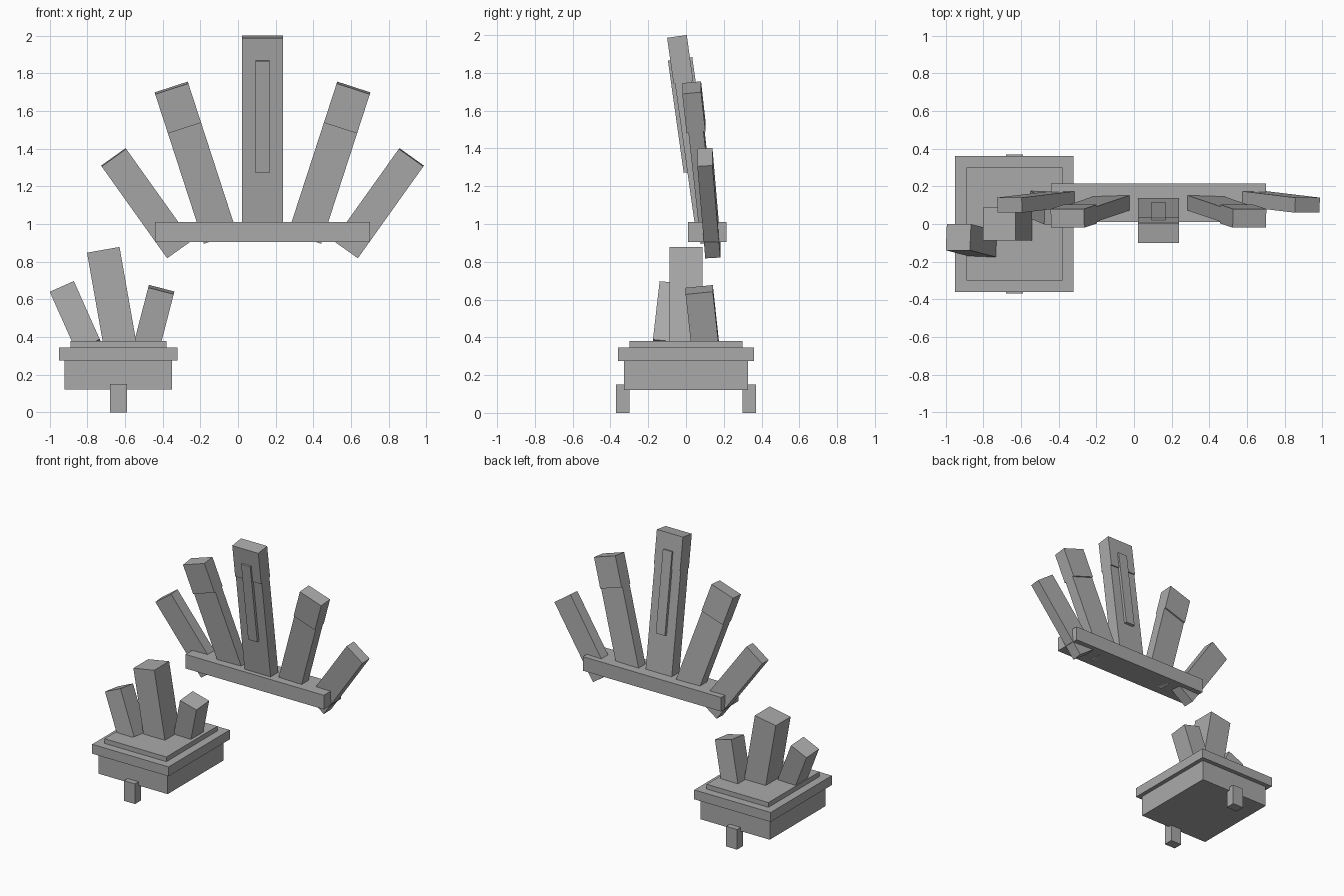
import bpy
from math import radians
from mathutils import Matrix, Vector

cube = bpy.data.objects.get("Cube")
if cube:
    bpy.data.objects.remove(cube, do_unlink=True)

# One plain grey for everything
grey = bpy.data.materials.new("plain_grey")
grey.use_nodes = True
colour = (0.4, 0.4, 0.4, 1)
grey.diffuse_color = colour
grey.node_tree.nodes["Principled BSDF"].inputs["Base Color"].default_value = colour


def box(name, lo, hi):
    """Upright box between two corners."""
    lo, hi = Vector(lo), Vector(hi)
    bpy.ops.mesh.primitive_cube_add(size=1)
    ob = bpy.context.object
    ob.name = ob.data.name = name
    ob.data.transform(Matrix.Translation((lo + hi) / 2) @ Matrix.Diagonal((*(hi - lo), 1)))
    ob.data.materials.append(grey)
    return ob


def slab(name, top, width, depth, length, lean=0, tilt=0, start=0):
    """Box hanging from its top centre, leaning sideways and tilting forward."""
    ob = box(name, (-width / 2, -depth / 2, -start - length), (width / 2, depth / 2, -start))
    ob.location = top
    ob.rotation_euler = (radians(tilt), radians(lean), 0)
    return ob


# Planter: feet, body, rim and filling
POT_X = -0.635


def tier(name, half_x, half_y, z0, z1):
    box(name, (POT_X - half_x, -half_y, z0), (POT_X + half_x, half_y, z1))


tier("pot_body", 0.285, 0.328, 0.122, 0.28)
tier("pot_rim", 0.315, 0.36, 0.275, 0.345)
tier("pot_filling", 0.255, 0.30, 0.34, 0.38)
for side, y in (("front", -0.335), ("back", 0.335)):
    box(side + "_foot", (POT_X - 0.045, y - 0.035, 0), (POT_X + 0.045, y + 0.035, 0.15))

# Three blocks growing out of the pot
slab("middle_block", (-0.715, 0, 0.863), 0.175, 0.175, 0.52, lean=-10)
slab("right_block", (-0.932, -0.07, 0.662), 0.14, 0.14, 0.34, lean=-24, tilt=-6)
slab("left_block", (-0.407, 0.07, 0.652), 0.14, 0.145, 0.31, lean=14.5, tilt=6)

# Crossbar holding the fan
FAN_X = 0.13
box("crossbar", (FAN_X - 0.57, 0.01, 0.905), (FAN_X + 0.57, 0.215, 1.01))

# Central blade with thicker tip and a rib through both faces
top = (FAN_X, -0.048, 1.993)
slab("centre_blade", top, 0.215, 0.09, 1.06, tilt=8)
slab("centre_tip", top, 0.215, 0.105, 0.245, tilt=8)
slab("centre_rib", top, 0.075, 0.13, 0.60, tilt=8, start=0.12)

# Mirrored side blades
for side, s in (("left", 1), ("right", -1)):
    top = (FAN_X + s * 0.483, 0.03, 1.722)
    slab(side + "_inner_blade", top, 0.185, 0.08, 0.84, lean=18 * s, tilt=6)
    slab(side + "_inner_tip", top, 0.185, 0.10, 0.22, lean=18 * s, tilt=6)
    slab(side + "_outer_blade", (FAN_X + s * 0.79, 0.10, 1.354), 0.16, 0.08, 0.60, lean=35.5 * s, tilt=4)
